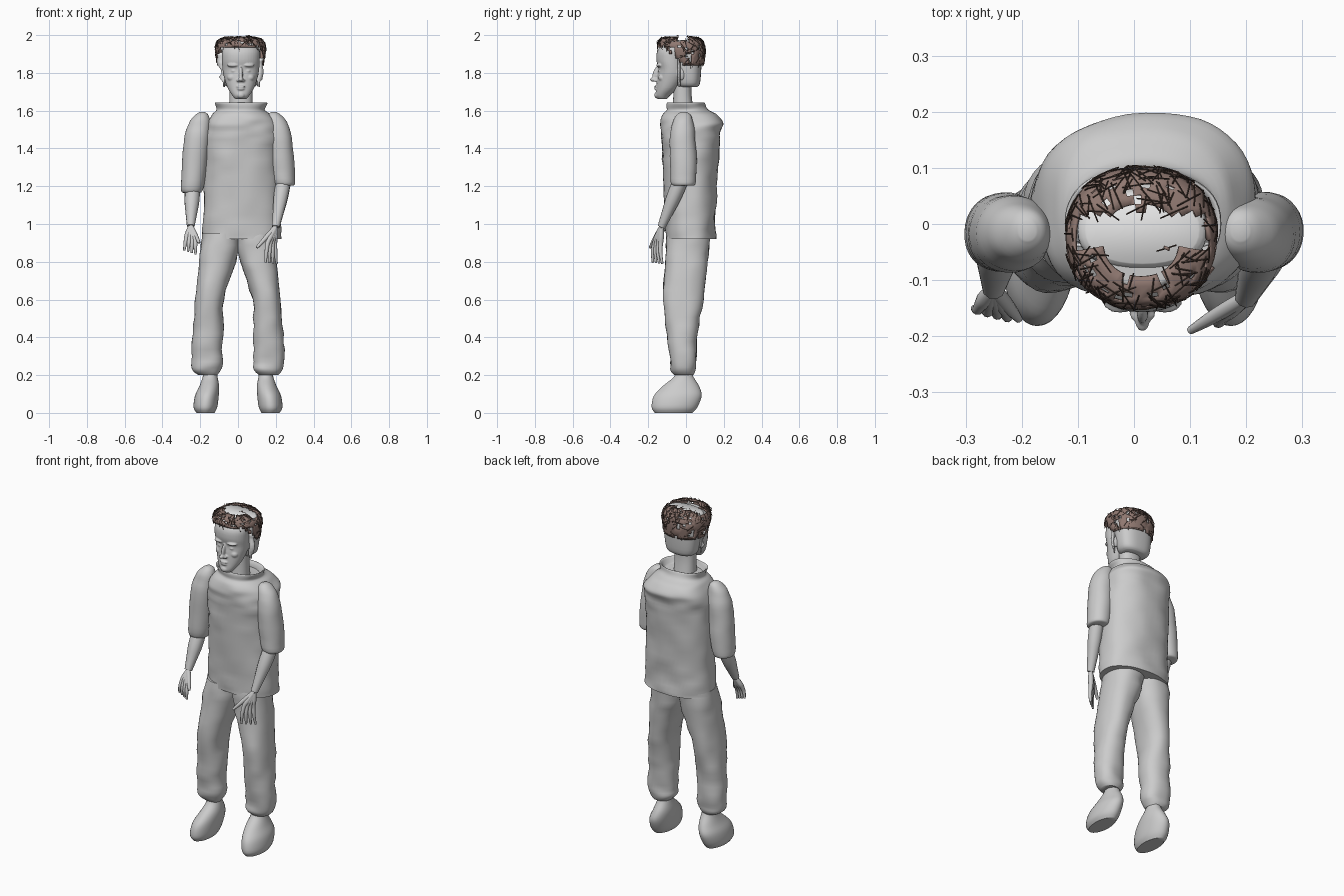
import bpy, bmesh, math, random
from mathutils import Vector, Matrix, noise

random.seed(4)
cube = bpy.data.objects.get("Cube")
if cube:
    bpy.data.objects.remove(cube, do_unlink=True)


def material(name, color):
    mat = bpy.data.materials.new(name)
    mat.use_nodes = True
    mat.diffuse_color = (*color, 1)
    mat.node_tree.nodes["Principled BSDF"].inputs["Base Color"].default_value = (*color, 1)
    return mat


GREY = material("plain grey", (0.6, 0.6, 0.6))
PALE = material("pale grey", (0.8, 0.8, 0.8))
BROWN = material("hair brown", (0.28, 0.19, 0.165))
DARK = material("dark strand brown", (0.07, 0.045, 0.035))


def finish(name, bm, mat, angle=50):
    bmesh.ops.recalc_face_normals(bm, faces=bm.faces)
    mesh = bpy.data.meshes.new(name)
    bm.to_mesh(mesh)
    bm.free()
    obj = bpy.data.objects.new(name, mesh)
    bpy.context.collection.objects.link(obj)
    mesh.materials.append(mat)
    bpy.ops.object.select_all(action="DESELECT")
    obj.select_set(True)
    bpy.context.view_layer.objects.active = obj
    bpy.ops.object.shade_smooth_by_angle(angle=math.radians(angle))
    return obj


def smooth_rows(rows, steps):
    """Catmull-Rom interpolation of profile rows."""
    rows = [Vector(r) for r in rows]
    out = []
    for i in range(len(rows) - 1):
        a, b = rows[i], rows[i + 1]
        before, after = rows[max(i - 1, 0)], rows[min(i + 2, len(rows) - 1)]
        for k in range(steps):
            t = k / steps
            out.append(0.5 * (2 * a + (b - before) * t
                              + (2 * before - 5 * a + 4 * b - after) * t * t
                              + (3 * a - before - 3 * b + after) * t ** 3))
    return out + [rows[-1]]


def loft_bm(rows, sides=36, power=2.3, wrinkle=0, steps=4):
    """Rows hold z, left x, right x, front y, back y."""
    bm = bmesh.new()
    rings = []
    for z, x0, x1, y0, y1 in smooth_rows(rows, steps):
        ring = []
        for i in range(sides):
            a = math.tau * i / sides
            c, s = math.cos(a), math.sin(a)
            dx = math.copysign(abs(c) ** (2 / power), c)
            dy = math.copysign(abs(s) ** (2 / power), s)
            co = Vector(((x0 + x1) / 2 + dx * (x1 - x0) / 2,
                         (y0 + y1) / 2 + dy * (y1 - y0) / 2, z))
            bump = noise.noise(Vector((co.x * 9, co.y * 9, z * 20))) * wrinkle
            ring.append(bm.verts.new(co + Vector((c, s, 0)) * bump))
        rings.append(ring)
    for low, high in zip(rings, rings[1:]):
        for i in range(sides):
            j = (i + 1) % sides
            bm.faces.new((low[i], low[j], high[j], high[i]))
    bm.faces.new(rings[0])
    bm.faces.new(rings[-1])
    return bm


def loft(name, rows, mat=GREY, **options):
    return finish(name, loft_bm(rows, **options), mat)


def mirrored(rows):
    return [(z, -x1, -x0, y0, y1) for z, x0, x1, y0, y1 in rows]


def ball(bm, center, size, tilt=0):
    m = Matrix.Translation(center) @ Matrix.Rotation(tilt, 4, "X") @ Matrix.Diagonal((*size, 1))
    bmesh.ops.create_uvsphere(bm, u_segments=20, v_segments=12, radius=1, matrix=m)


def tubes(name, paths, mat=GREY, order=3, res=3):
    """Tapered tubes; each path point holds x, y, z, radius."""
    curve = bpy.data.curves.new(name, "CURVE")
    curve.dimensions = "3D"
    curve.bevel_depth, curve.bevel_resolution, curve.use_fill_caps = 1, res, True
    for path in paths:
        spline = curve.splines.new("NURBS")
        spline.points.add(len(path) - 1)
        for p, (x, y, z, r) in zip(spline.points, path):
            p.co, p.radius = (x, y, z, 1), r
        spline.order_u, spline.use_endpoint_u, spline.resolution_u = order, True, 4
    curve.materials.append(mat)
    obj = bpy.data.objects.new(name, curve)
    bpy.context.collection.objects.link(obj)
    bpy.ops.object.select_all(action="DESELECT")
    obj.select_set(True)
    bpy.context.view_layer.objects.active = obj
    bpy.ops.object.convert(target="MESH")
    bpy.ops.object.shade_smooth_by_angle(angle=math.radians(60))


# Tunic with flared open collar
loft("tunic", [(.92, -.19, .23, -.105, .155), (1.05, -.185, .225, -.11, .155),
               (1.25, -.18, .215, -.12, .165), (1.42, -.18, .22, -.13, .178),
               (1.5, -.175, .217, -.135, .19), (1.54, -.165, .205, -.135, .193),
               (1.58, -.14, .17, -.125, .165), (1.605, -.113, .137, -.1, .12),
               (1.64, -.125, .15, -.1, .1), (1.638, -.115, .14, -.092, .09),
               (1.61, -.1, .12, -.08, .08)], sides=56, power=2.4, wrinkle=.01)

# Trousers, shoes and sleeves
leg = [(.2, -.21, -.11, -.055, .035), (.225, -.238, -.09, -.08, .05), (.27, -.245, -.083, -.085, .055),
       (.42, -.24, -.08, -.1, .06), (.6, -.225, -.075, -.12, .09),
       (.8, -.205, -.012, -.11, .115), (.95, -.19, .02, -.1, .13)]
shoe = [(0, -.22, -.125, -.165, .035), (.03, -.235, -.11, -.182, .06), (.09, -.228, -.102, -.17, .083),
        (.14, -.205, -.1, -.125, .07), (.19, -.187, -.108, -.065, .04), (.23, -.18, -.115, -.05, .025)]
sleeve = [(1.165, -.29, -.2, -.065, .04), (1.185, -.303, -.185, -.08, .052), (1.3, -.297, -.165, -.085, .055),
          (1.45, -.285, -.15, -.085, .05), (1.53, -.262, -.145, -.07, .04),
          (1.575, -.228, -.155, -.05, .025), (1.592, -.205, -.175, -.03, .005)]
raised = [(1.59 - (1.59 - r[0]) * .91, *r[1:]) for r in mirrored(sleeve)]
for side, l, s, a in (("right", leg, shoe, sleeve), ("left", mirrored(leg), mirrored(shoe), raised)):
    loft(side + "_trouser_leg", l, wrinkle=.012)
    loft(side + "_shoe", s, power=2)
    loft(side + "_sleeve", a, wrinkle=.004, power=2.1)


# Bare forearms and hands
def hand(side, elbow, wrist, knuckles, tips, thumb):
    e, w, k = Vector(elbow), Vector(wrist), Vector(knuckles)
    tubes(side + "_forearm", [[(*e, .04), (*e.lerp(w, .35), .042), (*e.lerp(w, .7), .03), (*w, .021)]])
    spread = (Vector(tips[1]) - Vector(tips[0])).normalized()
    fingers = []
    for i in range(4):
        root = k + spread * (i - 1.5) * .017
        tip = Vector(tips[0]).lerp(Vector(tips[1]), i / 3)
        middle = root.lerp(tip, .5) + Vector((0, -.008, 0))
        fingers.append([(*w.lerp(root, .05), .012), (*w.lerp(root, .6), .017), (*root, .012),
                        (*middle, .010), (*tip, .006)])
    t = Vector(thumb)
    fingers.append([(*w, .012), (*w.lerp(t, .5), .016), (*t, .007)])
    tubes(side + "_hand", fingers)


hand("right", (-.24, -.02, 1.2), (-.25, -.115, .99), (-.25, -.15, .92),
     ((-.285, -.15, .86), (-.225, -.165, .84)), (-.205, -.17, .9))
hand("left", (.245, -.02, 1.25), (.2, -.13, .985), (.175, -.15, .9),
     ((.145, -.175, .795), (.205, -.125, .79)), (.1, -.19, .875))

# Neck and rear skull
loft("neck", [(1.58, -.05, .08, -.075, .045), (1.68, -.045, .077, -.067, .03), (1.78, -.045, .077, -.07, .03)])
loft("rear_skull", [(1.725, -.055, .085, -.035, .06), (1.75, -.078, .108, -.05, .075),
                    (1.85, -.09, .12, -.06, .082), (1.93, -.085, .115, -.06, .08),
                    (1.965, -.06, .09, -.05, .05)], power=2.6)

# Face with brow, cheeks, nose and lips fused together
bm = loft_bm([(1.662, -.015, .045, -.15, -.1), (1.68, -.03, .06, -.16, -.085),
              (1.72, -.055, .085, -.157, -.04), (1.78, -.075, .105, -.152, .0),
              (1.82, -.082, .112, -.147, .0), (1.87, -.085, .115, -.157, .0),
              (1.92, -.082, .112, -.15, .0), (1.965, -.055, .085, -.11, .0)], power=2.1)
MID = .015
ball(bm, (MID, -.168, 1.765), (.014, .024, .012))
ball(bm, (MID, -.158, 1.795), (.010, .018, .042), -.3)
ball(bm, (MID, -.157, 1.728), (.024, .011, .006))
ball(bm, (MID, -.157, 1.715), (.020, .011, .007))
ball(bm, (MID, -.152, 1.682), (.022, .016, .017))
for s in (-1, 1):
    ball(bm, (MID + s * .04, -.137, 1.84), (.032, .022, .010))
    ball(bm, (MID + s * .048, -.125, 1.775), (.024, .022, .02))
    ball(bm, (MID + s * .014, -.160, 1.76), (.009, .012, .008))
    ball(bm, (MID + s * .037, -.133, 1.81), (.016, .014, .008))
    ball(bm, (MID + s * .09, -.025, 1.795), (.012, .02, .035))
face = finish("face", bm, GREY)
remesh = face.modifiers.new("fuse", "REMESH")
remesh.mode, remesh.voxel_size, remesh.use_smooth_shade = "VOXEL", .004, True
soften = face.modifiers.new("soften", "SMOOTH")
soften.factor, soften.iterations = .5, 3

# Ragged flaps beside the temples
for side, s, top in (("right", -1, 1.91), ("left", 1, 1.88)):
    bm = bmesh.new()
    count = 9
    pairs = []
    for i in range(count):
        z = 1.73 + (top - 1.73) * i / (count - 1)
        reach = .095 + .035 * i / count + random.uniform(-.012, .012)
        pairs.append([bm.verts.new((MID + s * x, y, z + random.uniform(-.006, .006)))
                      for x, y in ((.085, -.04), (reach, -.03))])
    for (a, b), (c, d) in zip(pairs, pairs[1:]):
        bm.faces.new((a, b, d, c))
    flap = finish(side + "_temple_flap", bm, PALE)
    flap.modifiers.new("thickness", "SOLIDIFY").thickness = .006

# Scalp showing through the parting
loft("scalp", [(1.92, -.1, .13, -.085, .065), (1.96, -.1, .13, -.08, .06), (1.975, -.085, .115, -.07, .05)], PALE)

# Hair shell, trimmed to the hairline, with an open band across the crown
bm = loft_bm([(1.84, -.11, .135, -.13, .095), (1.92, -.122, .148, -.15, .103),
              (1.965, -.112, .138, -.147, .09), (1.985, -.085, .11, -.125, .065),
              (1.995, -.03, .055, -.065, .01)], sides=48, power=2.2)
bm.normal_update()
bmesh.ops.recalc_face_normals(bm, faces=bm.faces)


def trimmed(f):
    c = f.calc_center_median()
    hairline = 1.84 + .09 * min(1, max(0, -c.y / .11))
    open_band = f.normal.z > .6 and -.04 < c.y < .02
    return c.z < hairline or open_band or abs(f.normal.z) > .99 or random.random() < .1


bmesh.ops.delete(bm, geom=[f for f in bm.faces if trimmed(f)], context="FACES")
spots = [(f.calc_center_median(), f.normal.copy()) for f in bm.faces]
hair = finish("hair_shell", bm, BROWN)
hair.modifiers.new("thickness", "SOLIDIFY").thickness = .006

# Loose strands crossing the shell
strands = []
for i in range(230):
    c, n = random.choice(spots)
    t = n.orthogonal().normalized()
    t.rotate(Matrix.Rotation(random.uniform(0, math.tau), 3, n))
    reach = random.uniform(.012, .028)
    ends = [c - t * reach, c + n * .003, c + t * reach]
    strands.append([(p.x, p.y, min(p.z, 1.998), .0013) for p in ends])
tubes("hair_strands", strands, DARK, res=0)
